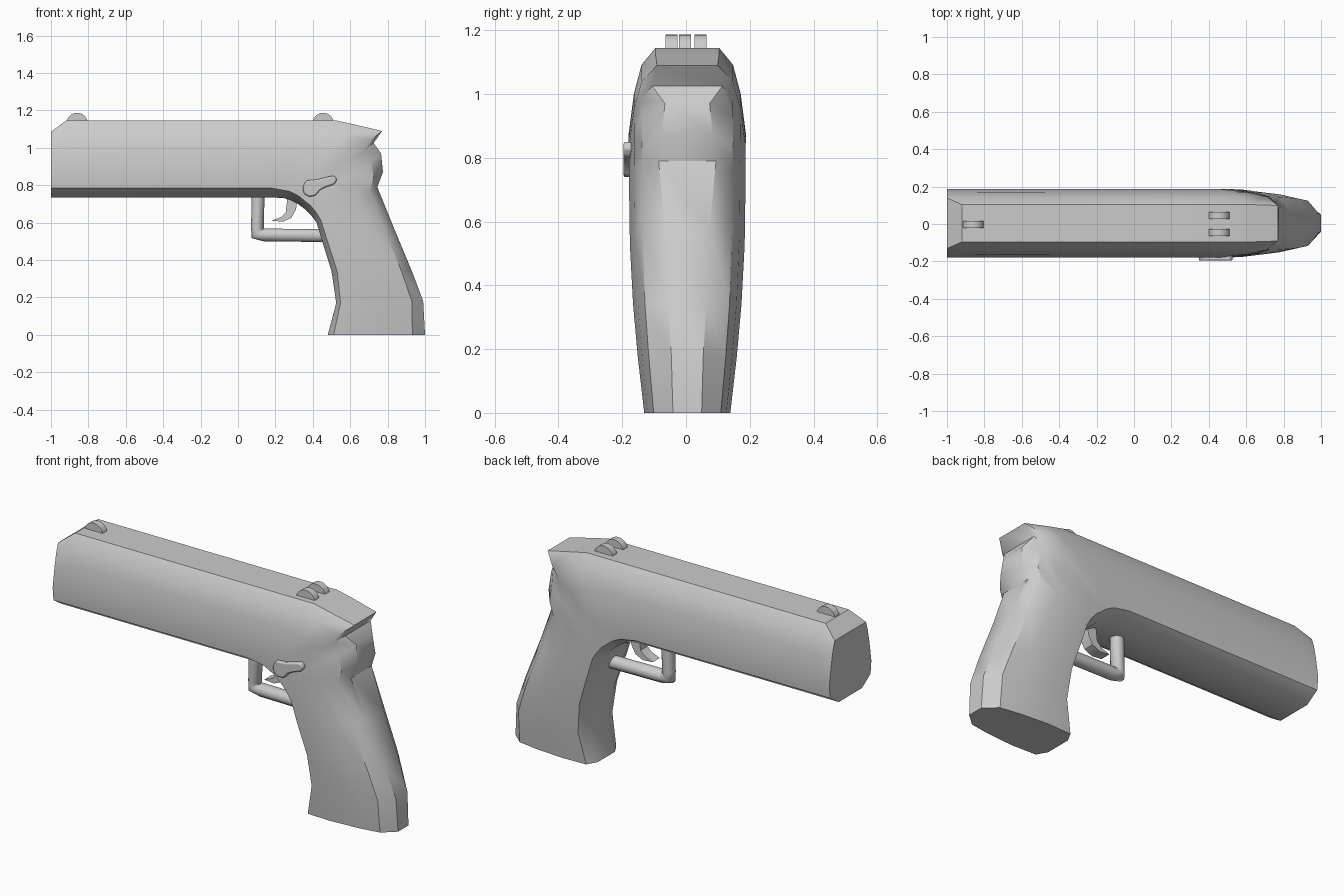
import bpy, bmesh, math
from mathutils import Matrix

cube = bpy.data.objects.get("Cube")
if cube:
    bpy.data.objects.remove(cube)

grey = bpy.data.materials.new("plain grey")
grey.use_nodes = True
colour = (0.6, 0.6, 0.6, 1)
grey.diffuse_color = colour
grey.node_tree.nodes["Principled BSDF"].inputs["Base Color"].default_value = colour


def finish(name, bm, angle=36):
    bmesh.ops.recalc_face_normals(bm, faces=bm.faces)
    mesh = bpy.data.meshes.new(name)
    bm.to_mesh(mesh)
    bm.free()
    obj = bpy.data.objects.new(name, mesh)
    bpy.context.collection.objects.link(obj)
    mesh.materials.append(grey)
    bpy.ops.object.select_all(action='DESELECT')
    obj.select_set(True)
    bpy.context.view_layer.objects.active = obj
    bpy.ops.object.shade_smooth_by_angle(angle=math.radians(angle))
    return obj


def plate(name, outline, y0, y1):
    """Extrude an x-z outline from y0 to y1."""
    bm = bmesh.new()
    face = bm.faces.new([bm.verts.new((x, y0, z)) for x, z in outline])
    ext = bmesh.ops.extrude_face_region(bm, geom=[face])
    moved = [v for v in ext["geom"] if isinstance(v, bmesh.types.BMVert)]
    bmesh.ops.translate(bm, vec=(0, y1 - y0, 0), verts=moved)
    return finish(name, bm)


# Body: one loft running along the barrel, round the heel and down the grip.
# Station: outer x z, inner x z, outer half width, full half width, bevel start
stations = [
    (-1.0, 1.085, -1.0, 0.735, 0.135, 0.182, 0.86),
    (-0.92, 1.145, -0.92, 0.735, 0.10, 0.182, 0.88),
    (0.2, 1.145, 0.18, 0.735, 0.10, 0.184, 0.88),
    (0.53, 1.145, 0.25, 0.73, 0.10, 0.184, 0.91),
    (0.62, 1.125, 0.28, 0.72, 0.10, 0.184, 0.92),
    (0.77, 1.09, 0.30, 0.71, 0.095, 0.183, 0.93),
    (0.725, 1.025, 0.32, 0.70, 0.11, 0.183, 0.93),
    (0.765, 0.97, 0.36, 0.67, 0.07, 0.183, 0.93),
    (0.775, 0.87, 0.39, 0.64, 0.08, 0.183, 0.93),
    (0.745, 0.79, 0.42, 0.60, 0.09, 0.182, 0.93),
    (0.83, 0.58, 0.45, 0.50, 0.07, 0.18, 0.93),
    (0.93, 0.34, 0.50, 0.34, 0.06, 0.17, 0.93),
    (0.99, 0.18, 0.525, 0.17, 0.05, 0.155, 0.95),
    (1.0, 0.0, 0.48, 0.0, 0.045, 0.135, 0.94),
]
bm = bmesh.new()
rings = []
for ox, oz, ix, iz, wo, w, bevel in stations:
    half = [(0, wo), (0.13, max(wo + 0.015, 0.78 * w)), (0.35, 0.91 * w),
            (0.66, w), (bevel, 0.96 * w), (1, 0.55 * w)]
    section = half + [(t, -y) for t, y in reversed(half)]
    rings.append([bm.verts.new((ox + (ix - ox) * t, y + 0.004, oz + (iz - oz) * t))
                  for t, y in section])
for a, b in zip(rings, rings[1:]):
    for i in range(len(a)):
        j = (i + 1) % len(a)
        bm.faces.new((a[i], a[j], b[j], b[i]))
bm.faces.new(rings[0])
bm.faces.new(rings[-1])
finish("body", bm)

# Sights: small discs half sunk into the top
for name, x, y in (("front_sight", -0.86, -0.003), ("rear_sight_left", 0.455, 0.045),
                   ("rear_sight_right", 0.455, -0.045)):
    bm = bmesh.new()
    bmesh.ops.create_cone(bm, cap_ends=True, segments=24, radius1=0.057,
                          radius2=0.057, depth=0.038,
                          matrix=Matrix.Translation((x, y, 1.13)) @ Matrix.Rotation(math.pi / 2, 4, 'X'))
    finish(name, bm)

# Trigger guard: bent round bar
curve = bpy.data.curves.new("trigger_guard", 'CURVE')
curve.dimensions = '3D'
curve.bevel_depth = 0.036
curve.bevel_resolution = 3
curve.use_fill_caps = True
path = [(0.108, 0.78), (0.104, 0.57), (0.1, 0.538), (0.14, 0.534), (0.5, 0.53)]
spline = curve.splines.new('POLY')
spline.points.add(len(path) - 1)
for point, (x, z) in zip(spline.points, path):
    point.co = (x, 0, z, 1)
curve.materials.append(grey)
bpy.context.collection.objects.link(bpy.data.objects.new("trigger_guard", curve))

# Trigger: curved blade
plate("trigger", [(0.32, 0.74), (0.31, 0.67), (0.285, 0.625), (0.24, 0.605), (0.18, 0.61),
                  (0.23, 0.63), (0.255, 0.655), (0.265, 0.74)], -0.03, 0.03)

# Safety lever: teardrop plate on the right side
lever = plate("safety_lever", [(0.365, 0.825), (0.345, 0.79), (0.352, 0.755), (0.38, 0.738),
                               (0.415, 0.745), (0.44, 0.775), (0.47, 0.79), (0.515, 0.805),
                               (0.53, 0.83), (0.515, 0.852), (0.48, 0.845), (0.42, 0.83)],
              -0.196, -0.12)
rim = lever.modifiers.new("soft rim", 'BEVEL')
rim.width = 0.008
rim.segments = 2
